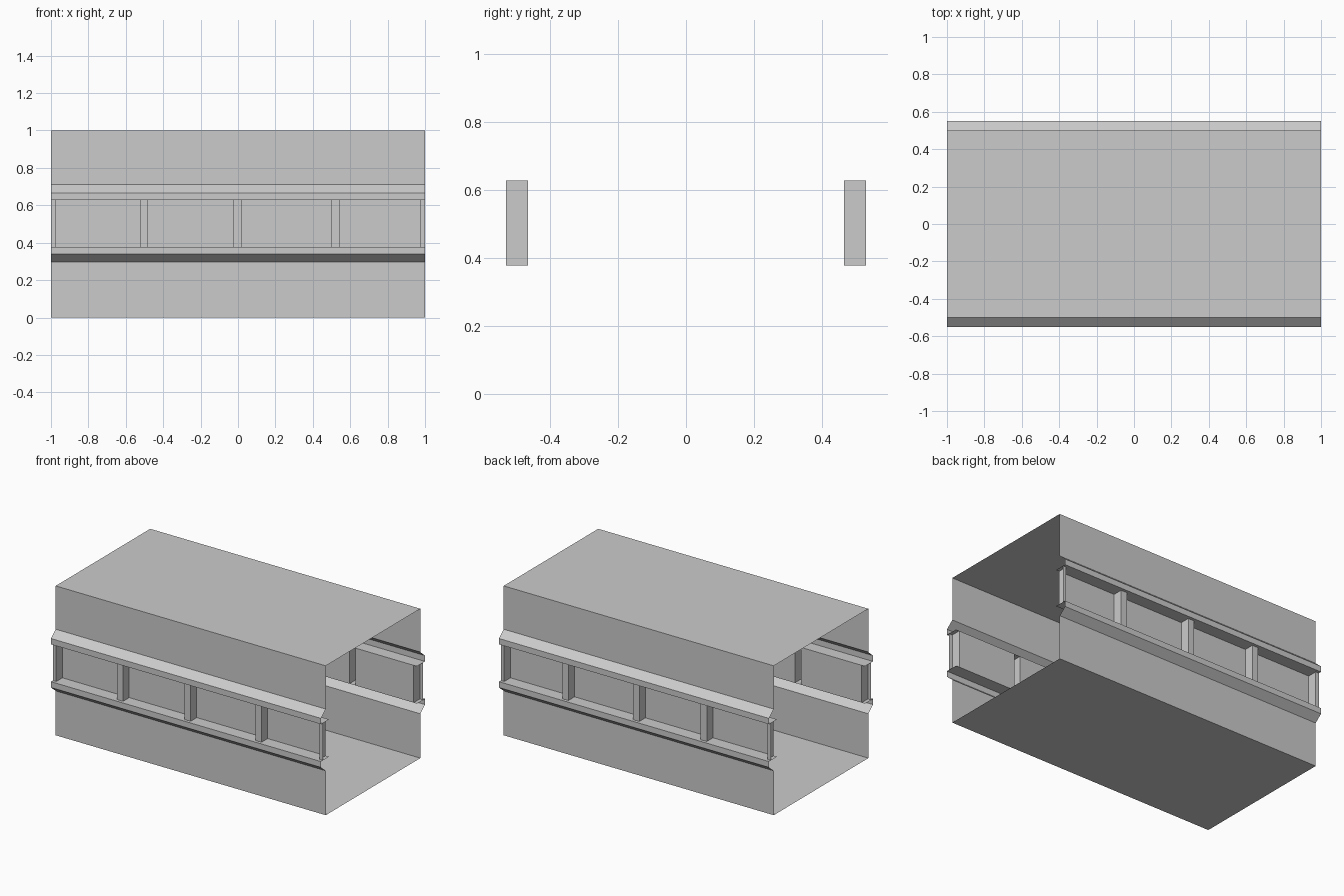
import bpy

if "Cube" in bpy.data.objects:
    bpy.data.objects.remove(bpy.data.objects["Cube"])

X = 1.0  # half length of the corridor section


def sweep(name, path, place, lo, hi):
    """Open sheet: sweep a 2D path between two levels."""
    verts = [place(a, b, t) for a, b in path for t in (lo, hi)]
    faces = [(2*i, 2*i + 1, 2*i + 3, 2*i + 2) for i in range(len(path) - 1)]
    me = bpy.data.meshes.new(name)
    me.from_pydata(verts, [], faces)
    ob = bpy.data.objects.new(name, me)
    bpy.context.collection.objects.link(ob)
    return ob


def along_x(y, z, t):
    return (t, y, z)


def along_z(x, y, t):
    return (x, y, t)


# Floor and ceiling sheets
sweep("floor", [(0.5, 0), (-0.5, 0)], along_x, -X, X)
sweep("ceiling", [(-0.5, 1), (0.5, 1)], along_x, -X, X)

# Wall profiles in y, z: plain wall, sloped rail, then ledge back to the panel
IN, OUT, POST = 0.465, 0.55, 0.53
Z0, Z1 = 0.378, 0.628
lower = [(0.5, 0), (0.5, 0.297), (OUT, 0.339), (OUT, Z0), (IN, Z0)]
upper = [(IN, Z1), (OUT, Z1), (OUT, 0.667), (0.5, 0.71), (0.5, 1)]

# Panel band plan in x, y: recessed panels with hollow posts folded outwards
posts = [(-X, -0.975), (-0.525, -0.48), (-0.025, 0.02), (0.5, 0.545), (0.975, X)]
band = []
for a, b in posts:
    if a > -X:
        band += [(a, IN), (a, POST)]
    else:
        band.append((a, POST))
    band.append((b, POST))
    if b < X:
        band.append((b, IN))

# Both side walls, mirrored across y
for side, s in (("front", -1), ("back", 1)):
    sweep(side + "_lower_wall_and_rail", [(s*y, z) for y, z in lower], along_x, -X, X)
    sweep(side + "_upper_wall_and_rail", [(s*y, z) for y, z in upper], along_x, -X, X)
    sweep(side + "_panels_and_posts", [(x, s*y) for x, y in band], along_z, Z0, Z1)
